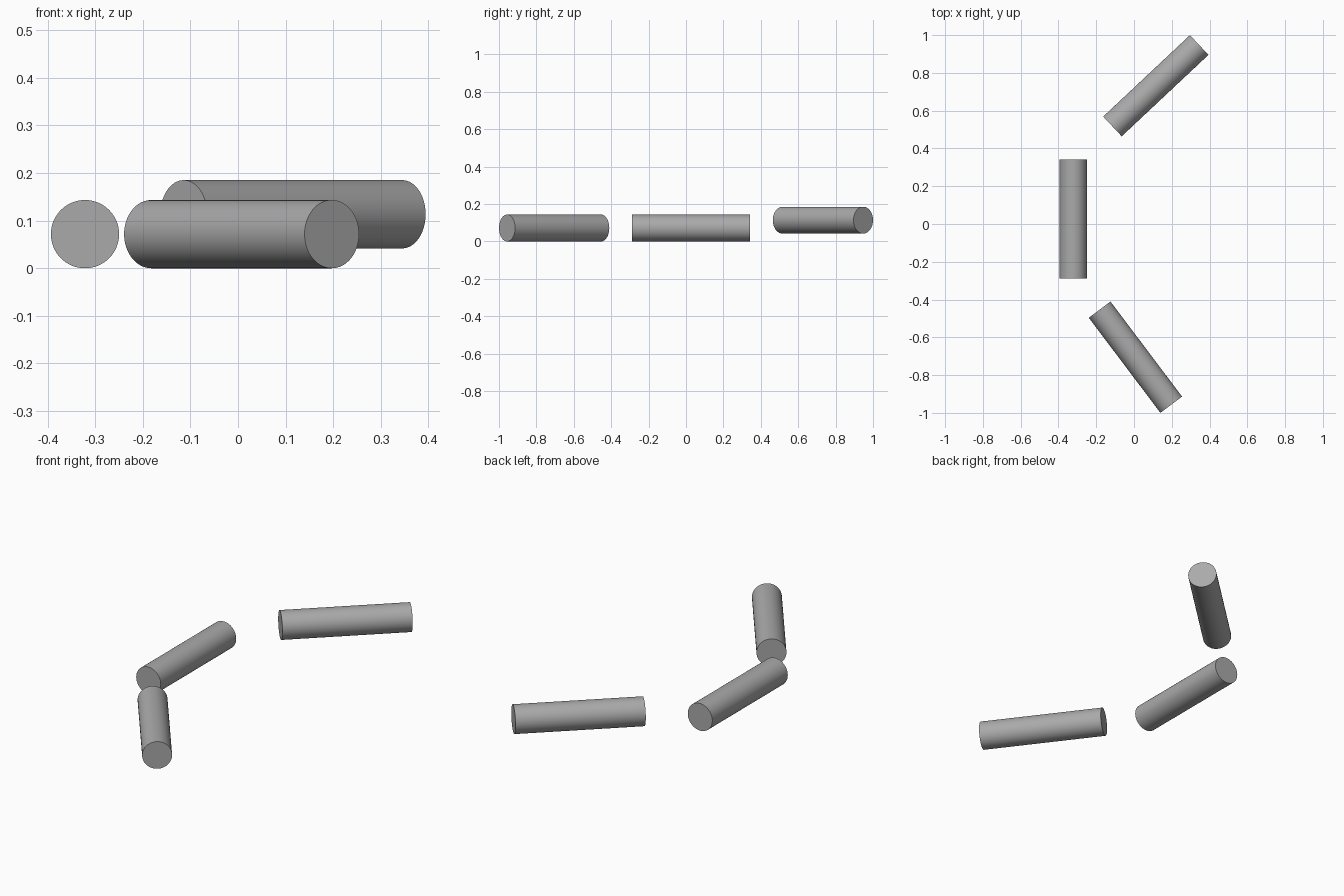
import bpy
import math

cube = bpy.data.objects.get("Cube")
if cube:
    bpy.data.objects.remove(cube, do_unlink=True)

RADIUS = 0.0717
LENGTH = 0.63

# Single grey material
grey = bpy.data.materials.new("mid_grey")
grey.use_nodes = True
colour = (0.4, 0.4, 0.4, 1)
grey.diffuse_color = colour
grey.node_tree.nodes["Principled BSDF"].inputs["Base Color"].default_value = colour


def lying_rod(name, centre, heading):
    """Smooth horizontal cylinder; heading is its angle from +x in degrees."""
    bpy.ops.mesh.primitive_cylinder_add(
        vertices=64, radius=RADIUS, depth=LENGTH, location=centre,
        rotation=(0, math.pi / 2, math.radians(heading)))
    rod = bpy.context.object
    rod.name = name
    rod.data.materials.append(grey)
    bpy.ops.object.shade_smooth_by_angle(angle=math.radians(30))
    return rod


# Three rods in an open arc; the back one is raised slightly
lying_rod("front_rod", (0.0075, -0.705, RADIUS), -53)
lying_rod("middle_rod", (-0.3215, 0.027, RADIUS), 90)
lying_rod("back_rod", (0.1155, 0.732, 0.1135), 43.2)
